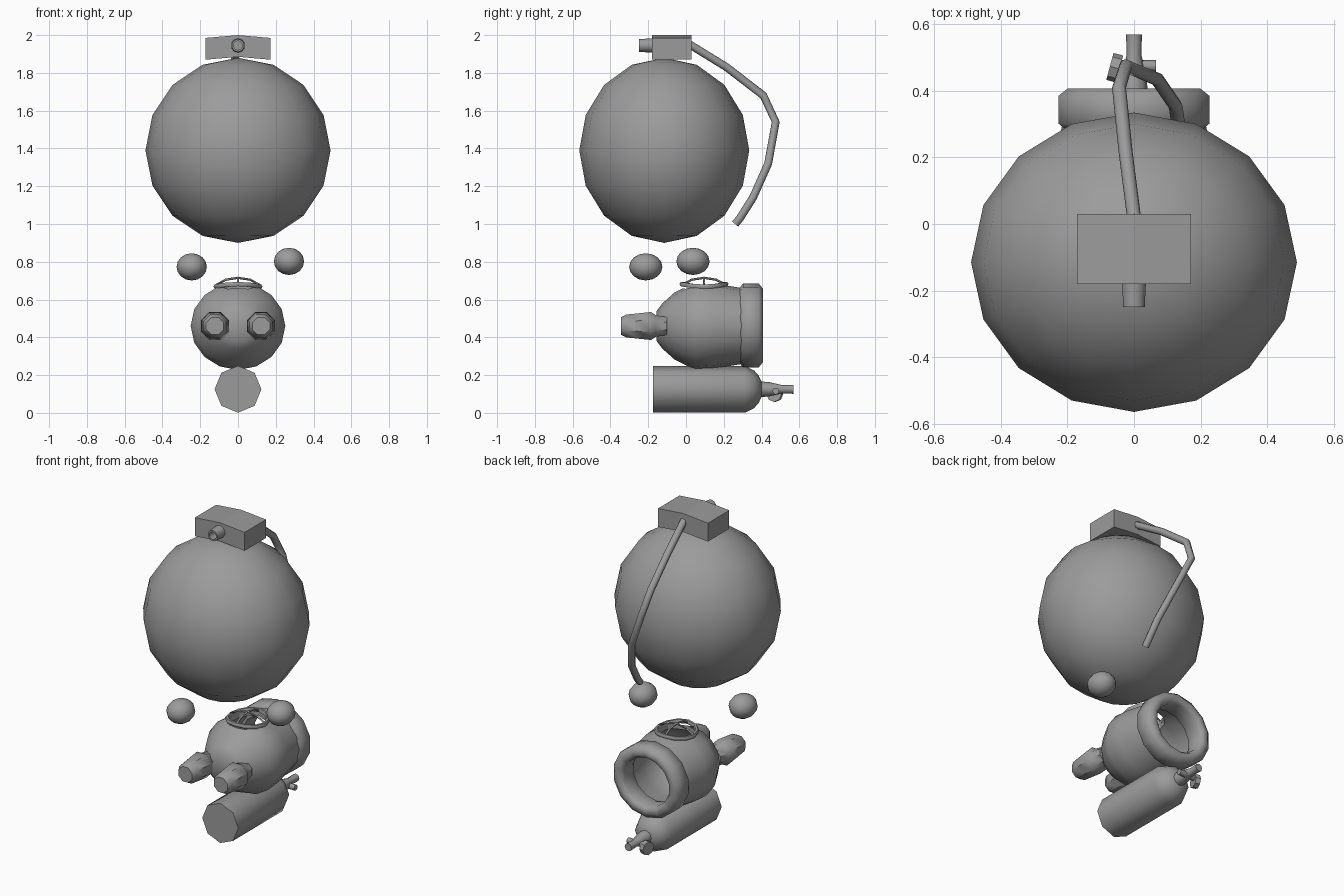
import bpy, bmesh, math
from mathutils import Vector, Matrix

if "Cube" in bpy.data.objects:
    bpy.data.objects.remove(bpy.data.objects["Cube"])

grey = bpy.data.materials.new("plain grey")
grey.diffuse_color = (0.33, 0.33, 0.33, 1)
grey.use_nodes = True
grey.node_tree.nodes["Principled BSDF"].inputs["Base Color"].default_value = grey.diffuse_color


def finish(name, bm, angle=60):
    bmesh.ops.recalc_face_normals(bm, faces=bm.faces[:])
    me = bpy.data.meshes.new(name)
    bm.to_mesh(me)
    bm.free()
    ob = bpy.data.objects.new(name, me)
    bpy.context.collection.objects.link(ob)
    me.materials.append(grey)
    bpy.ops.object.select_all(action='DESELECT')
    ob.select_set(True)
    bpy.context.view_layer.objects.active = ob
    if angle:
        bpy.ops.object.shade_smooth_by_angle(angle=math.radians(angle))
    return ob


def lathe(name, profile, center, sides, sx=1.0, angle=60, turn=0.0, rot=None):
    """Spin (along, radius) points round the y axis; radius 0 closes an end."""
    bm = bmesh.new()
    rings = []
    for y, r in profile:
        if r == 0:
            rings.append([bm.verts.new((0, y, 0))])
            continue
        ring = []
        for i in range(sides):
            a = 2 * math.pi * i / sides + turn
            ring.append(bm.verts.new((sx * r * math.sin(a), y, r * math.cos(a))))
        rings.append(ring)
    for p, q in zip(rings, rings[1:]):
        for i in range(sides):
            j = (i + 1) % sides
            vs = [p[i % len(p)], p[j % len(p)], q[j % len(q)], q[i % len(q)]]
            bm.faces.new(list(dict.fromkeys(vs)))
    mat = Matrix.Translation(center)
    if rot:
        mat = mat @ rot
    bm.transform(mat)
    return finish(name, bm, angle)


def ball(name, center, radii, u=16, v=8, angle=60):
    bm = bmesh.new()
    bmesh.ops.create_uvsphere(bm, u_segments=u, v_segments=v, radius=1)
    bm.transform(Matrix.Translation(center) @ Matrix.Diagonal((*radii, 1)))
    return finish(name, bm, angle)


def tube(name, pts, radius, sides=8, closed=False):
    """Sweep a round section along points."""
    bm = bmesh.new()
    pts = [Vector(p) for p in pts]
    n = len(pts)
    rings = []
    for i, p in enumerate(pts):
        a = pts[i - 1] if i or closed else p
        b = pts[(i + 1) % n] if i < n - 1 or closed else p
        t = (b - a).normalized()
        ref = Vector((0, 0, 1)) if closed else Vector((1, 0, 0))
        if abs(t.dot(ref)) > 0.9:
            ref = Vector((0, 1, 0))
        side = t.cross(ref).normalized()
        up = side.cross(t)
        rings.append([bm.verts.new(p + radius * (math.cos(k) * side + math.sin(k) * up))
                      for k in (2 * math.pi * j / sides for j in range(sides))])
    for i in range(n if closed else n - 1):
        p, q = rings[i], rings[(i + 1) % n]
        for j in range(sides):
            k = (j + 1) % sides
            bm.faces.new((p[j], p[k], q[k], q[j]))
    if not closed:
        bm.faces.new(rings[0])
        bm.faces.new(rings[-1])
    return finish(name, bm)


# Large round tank
ball("large_globe", (0, -0.115, 1.39), (0.49, 0.45, 0.49))

# Bent block on top of the globe
bm = bmesh.new()
section = [(-0.172, 1.87), (0, 1.885), (0.172, 1.87), (0.172, 1.985), (0, 2.0), (-0.172, 1.985)]
front = [bm.verts.new((x, -0.18, z)) for x, z in section]
back = [bm.verts.new((x, 0.03, z)) for x, z in section]
bm.faces.new(front)
bm.faces.new(back)
for i in range(6):
    j = (i + 1) % 6
    bm.faces.new((front[i], front[j], back[j], back[i]))
finish("top_block", bm, 0)

# Hollow nozzle on the front of the block
lathe("nozzle", [(-0.17, 0), (-0.17, 0.038), (-0.25, 0.034), (-0.25, 0.024), (-0.2, 0.024), (-0.2, 0)],
      (0, 0, 1.945), 10)

# Hose hanging behind the globe
tube("hose", [(0, 0.02, 1.95), (-0.025, 0.215, 1.83), (-0.045, 0.41, 1.68), (-0.025, 0.475, 1.54),
              (0.07, 0.435, 1.32), (0.125, 0.355, 1.14), (0.135, 0.285, 1.03), (0.135, 0.26, 1.0)], 0.021)

# Two loose pebbles
ball("left_pebble", (-0.245, -0.213, 0.773), (0.08, 0.088, 0.072), 12, 8)
ball("right_pebble", (0.27, 0.037, 0.802), (0.08, 0.088, 0.072), 12, 8)

# Hollow helmet body, open at the back
body = lathe("helmet_body", [(-0.155, 0), (-0.155, 0.08), (-0.125, 0.12), (-0.06, 0.178), (0, 0.208),
                             (0.05, 0.232), (0.15, 0.225), (0.3, 0.2), (0.3, 0.17), (0.15, 0.195),
                             (0.05, 0.2), (0, 0.18), (-0.06, 0.145), (-0.12, 0.08), (-0.12, 0)],
             (0, 0, 0.46), 16, 1.08)

# Round hatch opening through the top of the helmet
bm = bmesh.new()
bmesh.ops.create_cone(bm, cap_ends=True, segments=12, radius1=0.112, radius2=0.112, depth=0.3)
bm.transform(Matrix.Translation((0, 0.095, 0.7)))
cutter = finish("hatch_cutter", bm, 0)
cutter.hide_render = True
cutter.hide_viewport = True
cut = body.modifiers.new("hatch", 'BOOLEAN')
cut.operation = 'DIFFERENCE'
cut.solver = 'EXACT'
cut.object = cutter

# Thick collar round the back opening
lathe("helmet_collar", [(0.28, 0.16), (0.28, 0.195), (0.302, 0.222), (0.385, 0.222), (0.407, 0.195),
                        (0.407, 0.165), (0.385, 0.15), (0.31, 0.15), (0.28, 0.16)],
      (0, 0, 0.4625), 14, 1.05)

# Hatch rim and its crossed guard bars
rim = []
for i in range(12):
    a = 2 * math.pi * i / 12
    x = 0.117 * math.cos(a)
    rim.append((x, 0.095 + 0.117 * math.sin(a), 0.682 - 1.0 * x * x))
tube("hatch_rim", rim, 0.013, 6, True)
arch = [(-0.117, 0.677), (-0.065, 0.705), (0, 0.715), (0.065, 0.705), (0.117, 0.677)]
tube("hatch_bar_across", [(d, 0.095, z) for d, z in arch], 0.006, 6)
tube("hatch_bar_along", [(0, 0.095 + d, z) for d, z in arch], 0.006, 6)

# Pair of barrel lenses
for side, name in ((-1, "left_lens"), (1, "right_lens")):
    lathe(name, [(-0.345, 0), (-0.345, 0.05), (-0.318, 0.065), (-0.25, 0.073), (-0.185, 0.08),
                 (-0.16, 0.062), (-0.1, 0.05), (-0.1, 0)],
          (side * 0.122, 0, 0.46), 8, 1, 40, math.pi / 8)

# Gas cylinder with shoulder
lathe("gas_cylinder", [(-0.175, 0), (-0.175, 0.124), (0.312, 0.124), (0.36, 0.1), (0.385, 0.072),
                       (0.4, 0.04), (0.4, 0)], (0, 0, 0.125), 8)

# Valve neck, cross rod and hand knob
lathe("valve_neck", [(0.39, 0), (0.39, 0.042), (0.44, 0.038), (0.51, 0.022), (0.57, 0.024), (0.57, 0)],
      (0, 0, 0.125), 8)
tube("valve_rod", [(-0.06, 0.475, 0.115), (0.066, 0.475, 0.115)], 0.018)
lathe("valve_knob", [(-0.015, 0), (-0.015, 0.042), (0.015, 0.042), (0.015, 0)],
      (-0.058, 0.47, 0.1), 8, 1, 30, 0,
      Matrix.Rotation(math.radians(75), 4, 'Z'))
